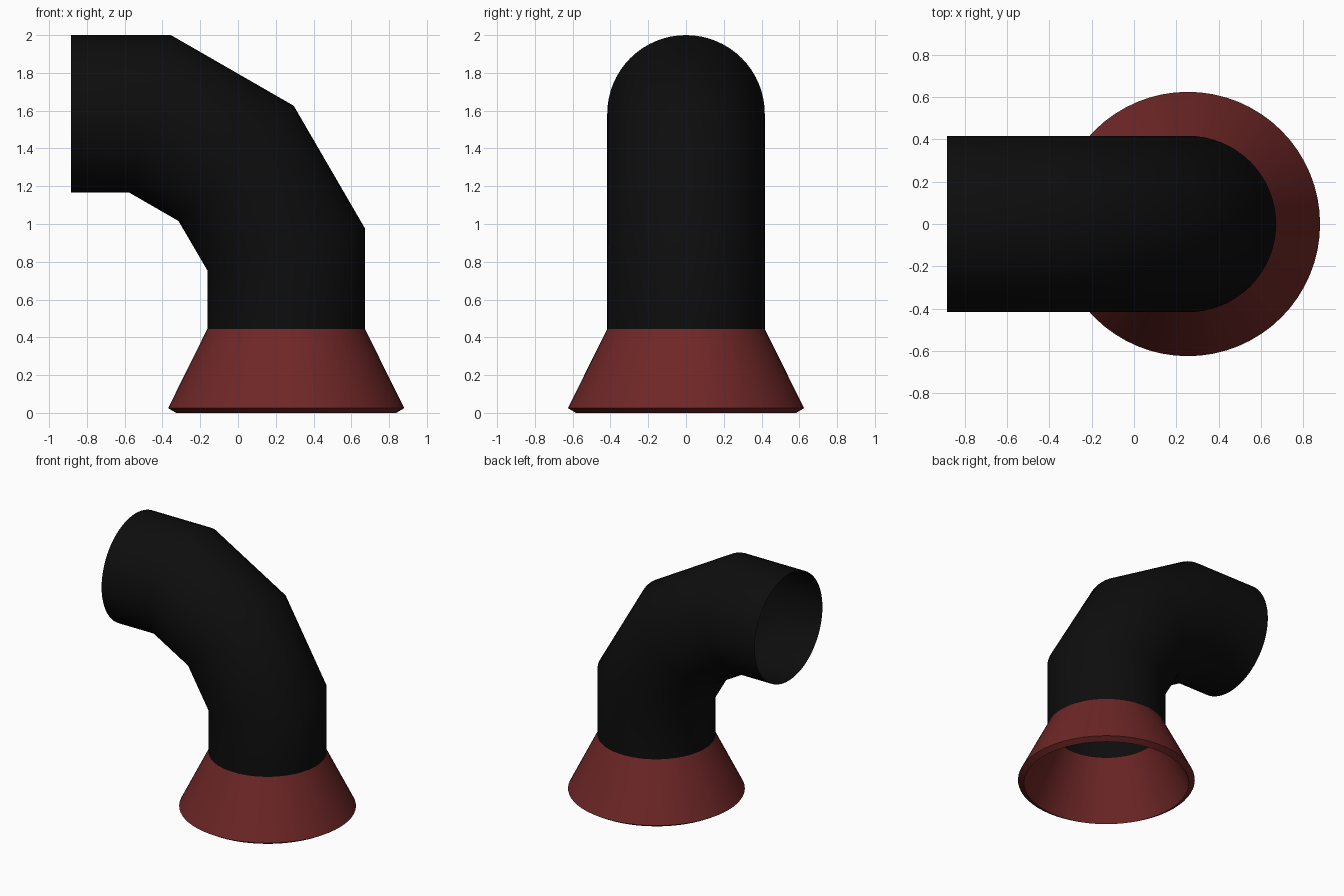
import bpy, bmesh, math
from mathutils import Vector

if "Cube" in bpy.data.objects:
    bpy.data.objects.remove(bpy.data.objects["Cube"])

SEG = 64
R = 0.417
CX = 0.255


def material(name, rgb):
    m = bpy.data.materials.new(name)
    m.diffuse_color = (*rgb, 1)
    m.use_nodes = True
    m.node_tree.nodes["Principled BSDF"].inputs["Base Color"].default_value = m.diffuse_color
    return m


def build(name, rings, mat, closed=False):
    """Skin a list of point rings into a tube."""
    bm = bmesh.new()
    loops = [[bm.verts.new(p) for p in ring] for ring in rings]
    pairs = list(zip(loops, loops[1:]))
    if closed:
        pairs.append((loops[-1], loops[0]))
    for a, b in pairs:
        for i in range(SEG):
            j = (i + 1) % SEG
            bm.faces.new((a[i], a[j], b[j], b[i]))
    if closed:
        bmesh.ops.recalc_face_normals(bm, faces=bm.faces)
    me = bpy.data.meshes.new(name)
    bm.to_mesh(me)
    bm.free()
    me.materials.append(mat)
    ob = bpy.data.objects.new(name, me)
    bpy.context.collection.objects.link(ob)
    bpy.ops.object.select_all(action='DESELECT')
    ob.select_set(True)
    bpy.context.view_layer.objects.active = ob
    bpy.ops.object.shade_smooth_by_angle(angle=math.radians(35))
    return ob


def circle(r, z):
    return [(CX + r * math.cos(2 * math.pi * i / SEG),
             r * math.sin(2 * math.pi * i / SEG), z) for i in range(SEG)]


black = material("black pipe", (0.004, 0.004, 0.004))
red = material("dark red", (0.16, 0.02, 0.02))

# Mitred elbow: each ring given by its outer and inner (x, z) corners
miters = [((0.672, 0.445), (-0.162, 0.445)),
          ((0.672, 0.977), (-0.162, 0.754)),
          ((0.295, 1.626), (-0.315, 1.016)),
          ((-0.355, 2.0), (-0.579, 1.168)),
          ((-0.885, 2.0), (-0.885, 1.168))]
rings = []
for (ox, oz), (ix, iz) in miters:
    c = Vector(((ox + ix) / 2, 0, (oz + iz) / 2))
    h = Vector(((ox - ix) / 2, 0, (oz - iz) / 2))
    rings.append([c + h * math.cos(t) + Vector((0, R * math.sin(t), 0))
                  for t in (2 * math.pi * i / SEG for i in range(SEG))])
build("elbow_pipe", rings, black)

# Flared skirt with wall thickness
build("flared_skirt", [circle(0.417, 0.445), circle(0.625, 0.025),
                       circle(0.583, 0.0), circle(0.375, 0.425)], red, closed=True)
